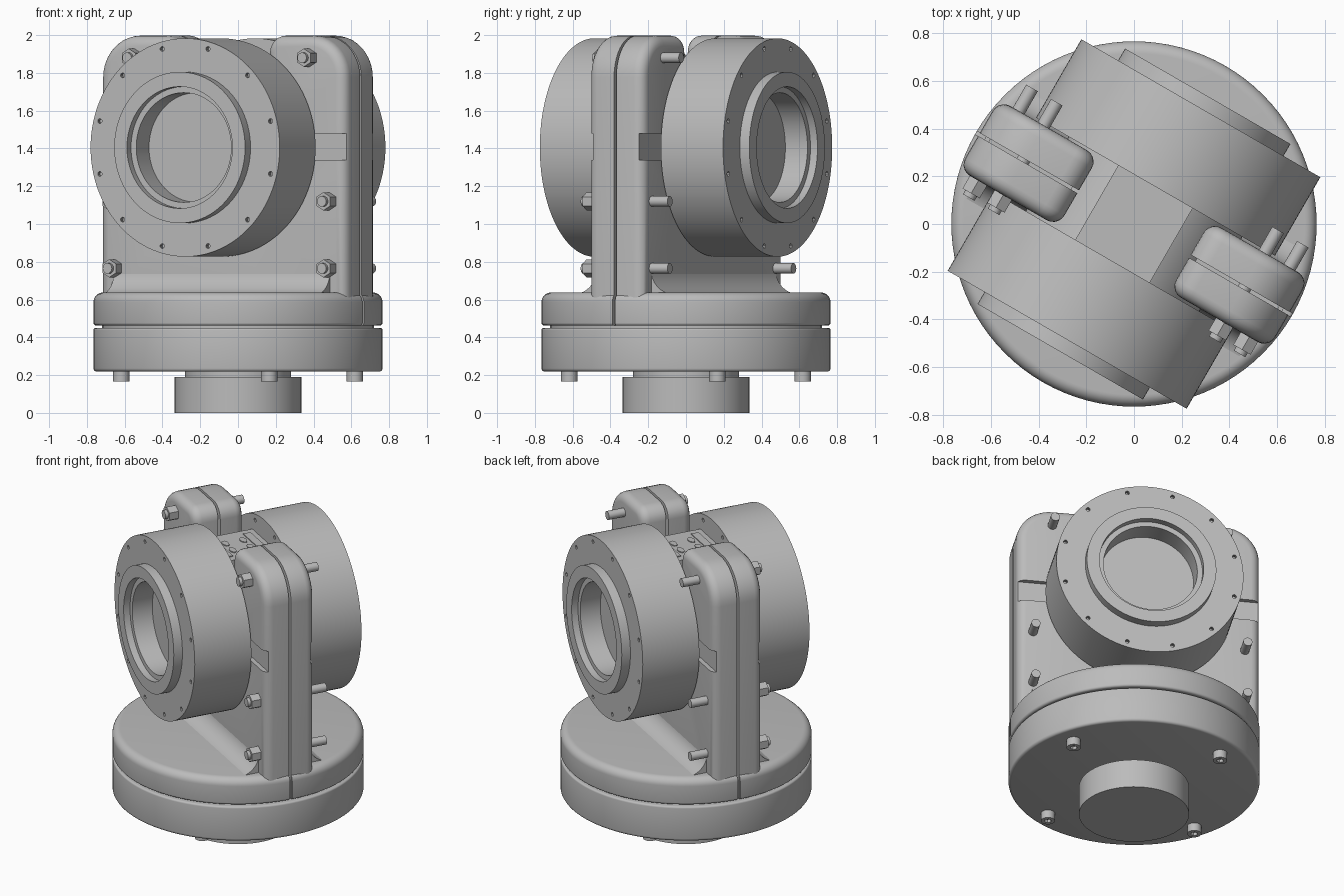
import bpy, bmesh, math
from mathutils import Matrix, Vector

cube = bpy.data.objects.get("Cube")
if cube:
    bpy.data.objects.remove(cube, do_unlink=True)

TURN = math.radians(-30)      # the whole head is turned about z
AXIS_Z = 1.405                # height of the barrel axis
TO_Y = Matrix.Rotation(math.radians(-90), 4, 'X')   # local z becomes +y

grey = bpy.data.materials.new("satin_grey")
grey.use_nodes = True
grey.diffuse_color = (0.5, 0.5, 0.5, 1)
grey.node_tree.nodes["Principled BSDF"].inputs["Base Color"].default_value = (0.5, 0.5, 0.5, 1)


def finish(name, bm, smooth=True):
    bmesh.ops.recalc_face_normals(bm, faces=bm.faces)
    me = bpy.data.meshes.new(name)
    bm.to_mesh(me)
    bm.free()
    me.materials.append(grey)
    ob = bpy.data.objects.new(name, me)
    bpy.context.collection.objects.link(ob)
    ob.rotation_euler.z = TURN
    if smooth:
        bpy.ops.object.select_all(action='DESELECT')
        ob.select_set(True)
        bpy.context.view_layer.objects.active = ob
        bpy.ops.object.shade_smooth_by_angle(angle=math.radians(32))
    return ob


def arc(cx, cy, r, a0, a1, n=8):
    steps = [math.radians(a0 + (a1 - a0) * i / n) for i in range(n + 1)]
    return [(cx + r * math.cos(a), cy + r * math.sin(a)) for a in steps]


def lathe(name, profile, matrix=Matrix(), steps=96):
    bm = bmesh.new()
    vs = [bm.verts.new((r, 0, h)) for r, h in profile]
    es = [bm.edges.new(p) for p in zip(vs, vs[1:])]
    bmesh.ops.spin(bm, geom=vs + es, axis=(0, 0, 1), cent=(0, 0, 0),
                   angle=math.tau, steps=steps)
    bmesh.ops.remove_doubles(bm, verts=bm.verts, dist=1e-5)
    bm.transform(matrix)
    return finish(name, bm)


def add_rod(bm, at, r, length, n=20, matrix=Matrix()):
    bmesh.ops.create_cone(bm, cap_ends=True, segments=n, radius1=r, radius2=r,
                          depth=length, matrix=Matrix.Translation(at) @ matrix)


def add_box(bm, at, size):
    bmesh.ops.create_cube(bm, size=1, matrix=Matrix.Translation(at) @ Matrix.Diagonal((*size, 1)))


def prism(points, to_3d, depth):
    bm = bmesh.new()
    face = bm.faces.new([bm.verts.new(to_3d(*p)) for p in points])
    new = bmesh.ops.extrude_face_region(bm, geom=[face])["geom"]
    bmesh.ops.translate(bm, vec=depth, verts=[g for g in new if isinstance(g, bmesh.types.BMVert)])
    return bm


def cut(ob, bm, name):
    cutter = finish(name, bm, False)
    cutter.hide_render = True
    cutter.hide_viewport = True
    cutter.display_type = 'WIRE'
    mod = ob.modifiers.new("cut", 'BOOLEAN')
    mod.operation = 'DIFFERENCE'
    mod.solver = 'EXACT'
    mod.object = cutter


# Base: pedestal, lower drum and upper drum
lathe("pedestal", [(0, 0), (.335, 0), (.335, .19), (.28, .19), (.28, .23), (0, .23)])
lathe("lower_drum", [(0, .218)] + arc(.747, .236, .018, -90, 0, 4)
      + arc(.753, .438, .012, 0, 90, 4) + [(.72, .45), (.72, .47), (0, .47)])
upper = lathe("upper_drum", [(0, .462)] + arc(.75, .477, .015, -90, 0, 4)
              + arc(.715, .587, .05, 0, 90) + [(0, .637)])
bm = bmesh.new()
for side in (-1, 1):
    add_box(bm, (side * .76, 0, .56), (.08, .016, .3))
cut(upper, bm, "seam_cutter")

# Socket screws under the base
bm = bmesh.new()
for i in range(4):
    a = math.radians(45 + 90 * i)
    add_rod(bm, (.64 * math.cos(a), .64 * math.sin(a), .195), .043, .06)
screws = finish("base_screws", bm)
bm = bmesh.new()
for i in range(4):
    a = math.radians(45 + 90 * i)
    add_rod(bm, (.64 * math.cos(a), .64 * math.sin(a), .165), .022, .04, 6)
cut(screws, bm, "socket_cutter")

# Yoke: two U-shaped shells meeting at a narrow seam
right_half = ([(.75, .465)] + arc(.53, 1.777, .22, 0, 90, 10)
              + arc(.36, 1.907, .09, 90, 180, 6) + [(.27, 1.1)])
outline = right_half + [(-u, z) for u, z in reversed(right_half)]
for name, side in (("front_yoke_shell", -1), ("back_yoke_shell", 1)):
    bm = prism(outline, lambda u, z: (u, side * .007, z), (0, side * .162, 0))
    rim = [e for e in bm.edges if all(abs(v.co.y) > .16 for v in e.verts)]
    bmesh.ops.bevel(bm, geom=rim, offset=.055, segments=5, profile=.5, affect='EDGES')
    shell = finish(name, bm)
    bm = bmesh.new()
    for arm in (-1, 1):
        add_box(bm, (arm * .55, side * .19, 1.41), (.8, .1, .14))
    cut(shell, bm, name + "_groove_cutter")

# Filler behind the seam
bm = bmesh.new()
for arm in (-1, 1):
    add_box(bm, (arm * .5, 0, 1.15), (.4, .02, 1.2))
finish("seam_filler", bm, False)

# Curved foot blending the yoke into the upper drum
blend = arc(.3, .765, .135, 270, 180, 8)
section = [(y, z) for y, z in blend] + [(-y, z) for y, z in reversed(blend)]
finish("yoke_foot", prism(section, lambda y, z: (-.66, y, z), (1.32, 0, 0)))

# Barrel: two drums with lens bores, joined by a narrower neck
half = [(0, .44), (.29, .44), (.29, .575), (.322, .575), (.322, .618), (.4, .618),
        (.4, .56), (.578, .56), (.578, .18), (.42, .18)]
barrel = lathe("barrel", half + [(r, -h) for r, h in reversed(half)],
               Matrix.Translation((0, 0, AXIS_Z)) @ TO_Y, 128)
bm = bmesh.new()
for i in range(12):
    a = math.radians(15 + 30 * i)
    for y in (-.56, -.18, .18, .56):
        add_rod(bm, (.54 * math.cos(a), y, AXIS_Z + .54 * math.sin(a)), .013, .05, 10, TO_Y)
cut(barrel, bm, "barrel_hole_cutter")

# Flat housing on top of the neck, with slot plates
bm = bmesh.new()
add_box(bm, (0, 0, 1.72), (.36, .37, .26))
finish("neck_housing", bm, False)
bm = bmesh.new()
for side in (-1, 1):
    add_box(bm, (0, side * .12, 1.852), (.26, .05, .008))
    for u in (-.052, .052):
        start = len(bm.verts)
        add_rod(bm, (0, 0, 0), .02, .008, 16)
        bm.verts.ensure_lookup_table()
        for v in bm.verts[start:]:
            v.co = Vector((v.co.x * 1.8 + u, v.co.y + side * .06, v.co.z + 1.852))
finish("neck_slot_plates", bm, False)

# Clamp bolts through the arms, hex nuts at the front
rods, nuts = bmesh.new(), bmesh.new()
for u, z in ((.655, .765), (.655, 1.12), (.535, 1.88)):
    for arm in (-1, 1):
        add_rod(rods, (arm * u, .015, z), .028, .53, 16, TO_Y)
        add_rod(nuts, (arm * u, -.195, z), .048, .07, 6, TO_Y)
finish("clamp_rods", rods)
finish("clamp_nuts", nuts, False)
